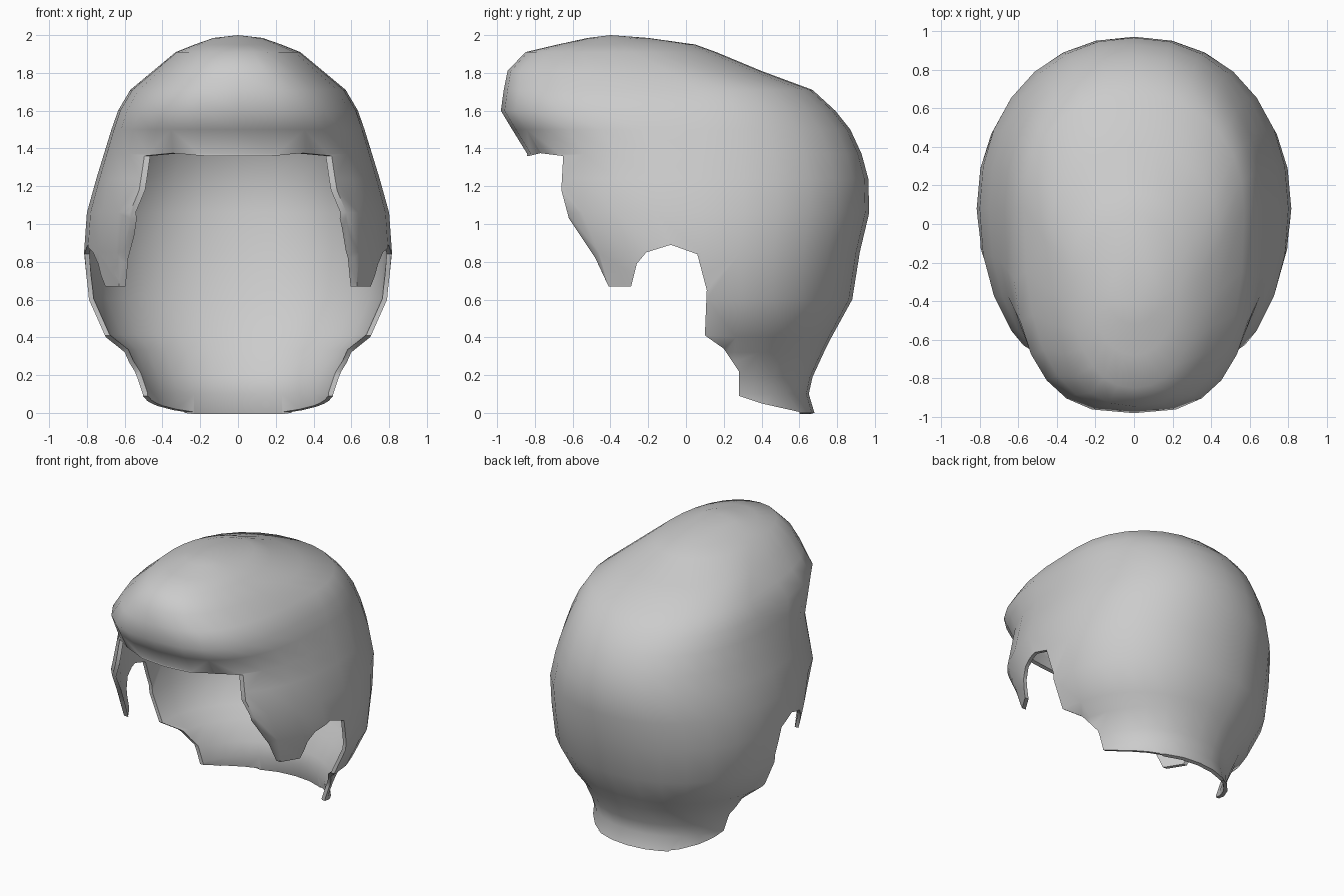
import bpy, bmesh, math

if "Cube" in bpy.data.objects:
    bpy.data.objects.remove(bpy.data.objects["Cube"], do_unlink=True)

# Horizontal sections: height, front y, back y, y of widest point,
# half width, squareness of the front half (2 is an ellipse)
SECTIONS = [
    (1.985, -.52, -.2, -.38, .13, 2), (1.95, -.68, .05, -.33, .23, 2),
    (1.91, -.85, .16, -.28, .33, 2.2), (1.81, -.945, .4, -.1, .45, 2.4),
    (1.71, -.965, .67, .08, .57, 2.6), (1.6, -.98, .79, .08, .635, 2.8),
    (1.5, -.92, .87, .08, .67, 2.6), (1.37, -.84, .93, .08, .71, 2.4),
    (1.24, -.87, .965, .08, .75, 2.25), (1.06, -.9, .97, .08, .8, 2.15),
    (.85, -.77, .92, .08, .815, 2.1), (.6, -.7, .88, .1, .79, 2),
    (.4, -.7, .77, .1, .7, 2), (.32, -.7, .73, .1, .61, 2),
    (.19, -.7, .67, .1, .56, 2), (.1, -.7, .65, .1, .53, 2),
    (0, -.7, .68, .1, .53, 2),
]
BACK_SQUARENESS = 2.15
# Hem outline seen from the side (y, z): fringe, sideburn, ear notch, nape
HEM = [
    (-1.3, 1.36), (-.83, 1.36), (-.77, 1.375), (-.65, 1.36), (-.66, 1.18),
    (-.62, 1.03), (-.48, .82), (-.41, .67), (-.29, .67), (-.26, .79),
    (-.21, .85), (-.08, .89), (.06, .84), (.11, .65), (.1, .41), (.2, .34),
    (.28, .22), (.28, .09), (.4, .05), (.6, .005), (.6, -.3), (-1.3, -.3),
]
COLUMNS = 28


def power(value, exponent):
    return math.copysign(abs(value) ** exponent, value)


def new_object(name, bm):
    bmesh.ops.recalc_face_normals(bm, faces=bm.faces)
    mesh = bpy.data.meshes.new(name)
    bm.to_mesh(mesh)
    bm.free()
    obj = bpy.data.objects.new(name, mesh)
    bpy.context.collection.objects.link(obj)
    return obj


# Hair surface: rounded rings joined from crown to nape
bm = bmesh.new()
rings = []
for z, front, back, mid, half, square in SECTIONS:
    ring = []
    for i in range(COLUMNS):
        t = math.tau * i / COLUMNS
        in_front = math.cos(t) > 0
        reach = mid - front if in_front else back - mid
        e = 2 / (square if in_front else BACK_SQUARENESS)
        ring.append(bm.verts.new((half * power(math.sin(t), e),
                                  mid - reach * power(math.cos(t), e), z)))
    rings.append(ring)
crown = bm.verts.new((0, -.4, 2))
for i in range(COLUMNS):
    j = (i + 1) % COLUMNS
    bm.faces.new((crown, rings[0][i], rings[0][j]))
    for upper, lower in zip(rings, rings[1:]):
        bm.faces.new((upper[i], lower[i], lower[j], upper[j]))
hair = new_object("hair_shell", bm)

# Cutter: the side outline pushed through the full width
bm = bmesh.new()
face = bm.faces.new([bm.verts.new((-1.5, y, z)) for y, z in HEM])
push = bmesh.ops.extrude_face_region(bm, geom=[face])
bmesh.ops.translate(bm, vec=(3, 0, 0),
                    verts=[g for g in push["geom"] if isinstance(g, bmesh.types.BMVert)])
cutter = new_object("hem_cutter", bm)
cutter.hide_render = True

# Thickness, then the cut hem
shell = hair.modifiers.new("thickness", "SOLIDIFY")
shell.thickness = .025
shell.offset = -1
cut = hair.modifiers.new("hem", "BOOLEAN")
cut.operation = "DIFFERENCE"
cut.solver = "EXACT"
cut.object = cutter
bpy.context.view_layer.objects.active = hair
hair.select_set(True)
for name in ("thickness", "hem"):
    bpy.ops.object.modifier_apply(modifier=name)
bpy.data.objects.remove(cutter, do_unlink=True)

# Colour and shading
grey = bpy.data.materials.new("plain_grey")
grey.use_nodes = True
colour = (.6, .6, .6, 1)
grey.diffuse_color = colour
grey.node_tree.nodes["Principled BSDF"].inputs["Base Color"].default_value = colour
hair.data.materials.clear()
hair.data.materials.append(grey)
bpy.ops.object.shade_smooth_by_angle(angle=math.radians(50))
